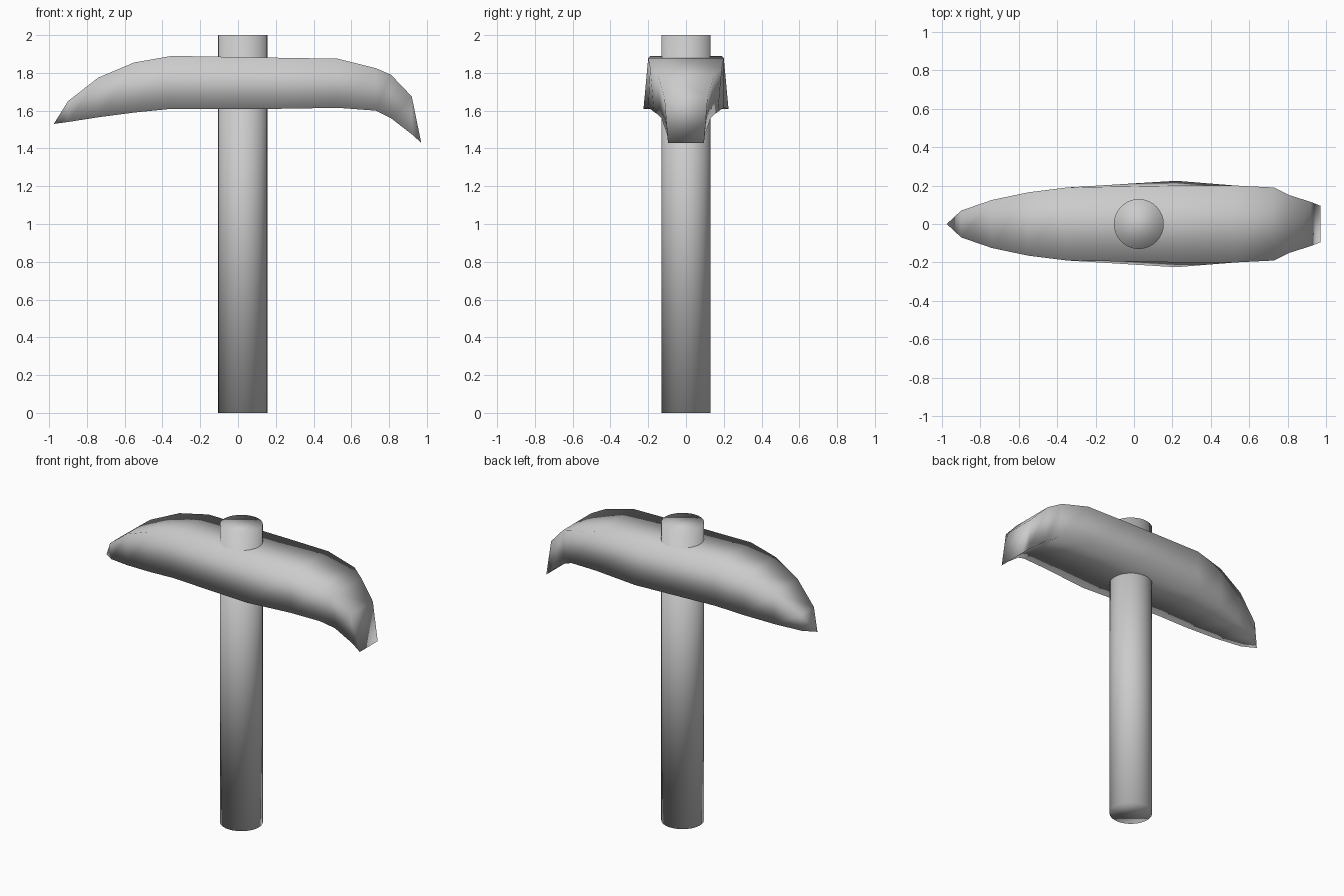
import bpy
import bmesh

cube = bpy.data.objects.get("Cube")
if cube:
    bpy.data.objects.remove(cube, do_unlink=True)

# One plain grey for the whole tool
grey = bpy.data.materials.new("plain grey")
grey.use_nodes = True
grey.diffuse_color = (0.6, 0.6, 0.6, 1)
grey.node_tree.nodes["Principled BSDF"].inputs["Base Color"].default_value = (0.6, 0.6, 0.6, 1)


def finish(bm, name):
    bmesh.ops.recalc_face_normals(bm, faces=bm.faces)
    for face in bm.faces:
        face.smooth = True
    mesh = bpy.data.meshes.new(name)
    bm.to_mesh(mesh)
    bm.free()
    mesh.materials.append(grey)
    obj = bpy.data.objects.new(name, mesh)
    bpy.context.collection.objects.link(obj)
    return obj


# Handle: a round shaft through the head
bm = bmesh.new()
bmesh.ops.create_cone(bm, cap_ends=True, segments=32, radius1=0.13, radius2=0.13, depth=2)
handle = finish(bm, "handle")
handle.location = (0.025, 0, 1)

# Head: four-sided sections (x, top z, bottom z, top half width, bottom half width)
sections = [
    (-0.90, 1.65, 1.54, 0.07, 0.06),
    (-0.74, 1.775, 1.565, 0.125, 0.12),
    (-0.55, 1.855, 1.59, 0.165, 0.165),
    (-0.35, 1.89, 1.61, 0.19, 0.19),
    (0.22, 1.88, 1.61, 0.20, 0.225),
    (0.53, 1.875, 1.615, 0.20, 0.20),
    (0.73, 1.825, 1.60, 0.19, 0.17),
    (0.81, 1.79, 1.56, 0.15, 0.13),
    (0.92, 1.675, 1.475, 0.115, 0.10),
]
bm = bmesh.new()
rings = []
for x, top, bottom, wide_top, wide_bottom in sections:
    corners = [(-wide_top, top), (wide_top, top), (wide_bottom, bottom), (-wide_bottom, bottom)]
    rings.append([bm.verts.new((x, y, z)) for y, z in corners])
for a, b in zip(rings, rings[1:]):
    for i in range(4):
        j = (i + 1) % 4
        bm.faces.new((a[i], a[j], b[j], b[i]))

# Pointed end
tip = bm.verts.new((-0.975, 0, 1.53))
for i in range(4):
    bm.faces.new((rings[0][i], rings[0][(i + 1) % 4], tip))

# Chisel end: a straight cutting edge
front, back = (bm.verts.new((0.97, y, 1.43)) for y in (-0.095, 0.095))
a, b, c, d = rings[-1]
for face in ((a, b, back, front), (d, c, back, front), (b, c, back), (a, d, front)):
    bm.faces.new(face)
finish(bm, "pick_head")
